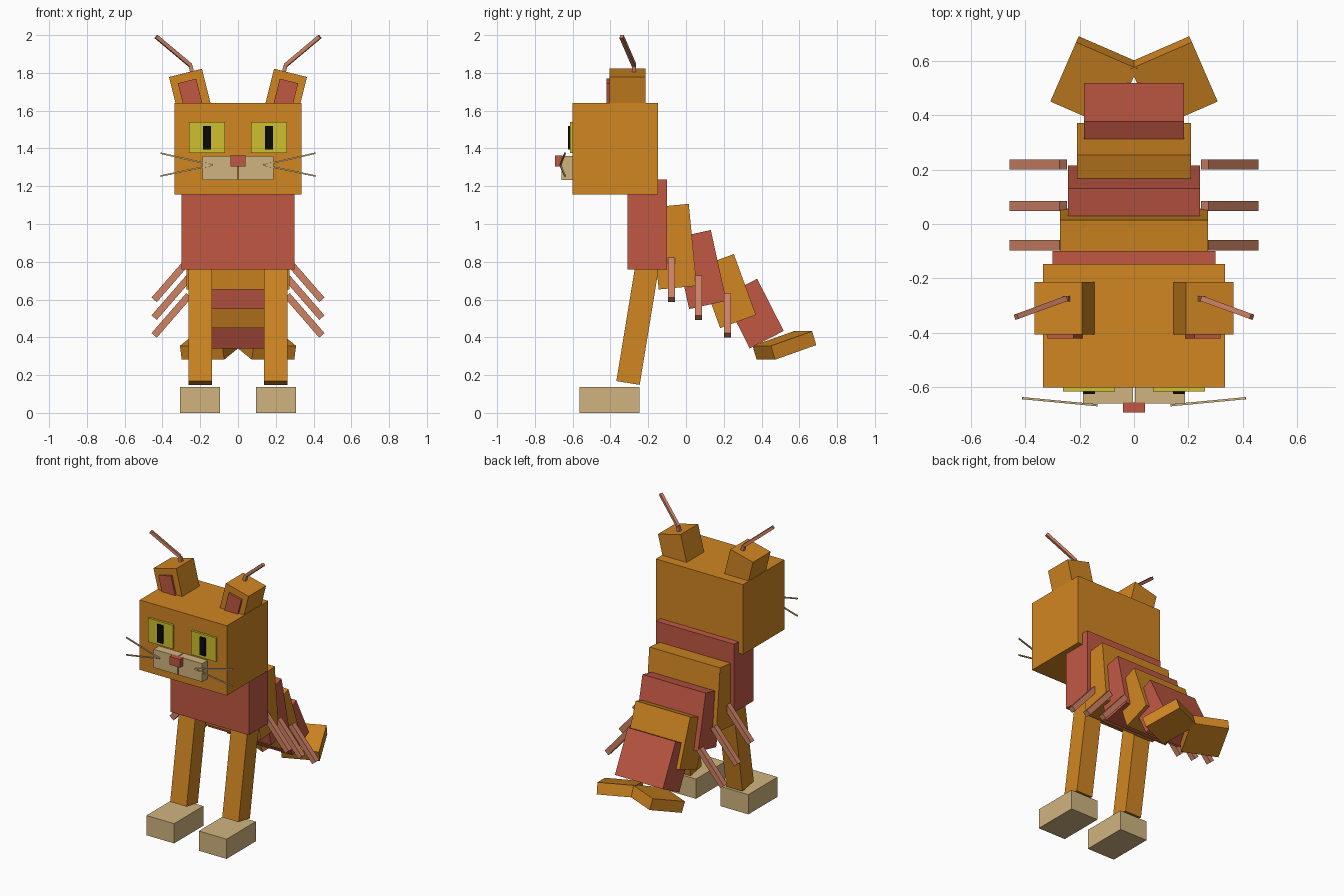
import bpy
from math import radians
from mathutils import Vector

cube = bpy.data.objects.get("Cube")
if cube:
    bpy.data.objects.remove(cube, do_unlink=True)


def material(name, *rgb):
    """Flat material from 0-255 display values, stored as linear."""
    lin = [((c / 255 + 0.055) / 1.055) ** 2.4 for c in rgb]
    m = bpy.data.materials.new(name)
    m.use_nodes = True
    m.diffuse_color = (*lin, 1)
    bsdf = m.node_tree.nodes["Principled BSDF"]
    bsdf.inputs["Base Color"].default_value = (*lin, 1)
    return m


ORANGE = material("orange", 208, 134, 34)
RED = material("brick red", 193, 88, 68)
SALMON = material("salmon", 207, 130, 100)
BEIGE = material("beige", 208, 180, 127)
YELLOW = material("eye yellow", 207, 192, 47)
BLACK = material("black", 10, 10, 10)


def box(name, mat, center, size, rot=(0, 0, 0)):
    """Box with given centre, full size and rotation in degrees."""
    bpy.ops.mesh.primitive_cube_add(size=1, location=center,
                                    rotation=[radians(a) for a in rot])
    ob = bpy.context.object
    ob.name = name
    ob.scale = size
    ob.data.materials.append(mat)
    return ob


def span(name, mat, xs, ys, zs):
    """Upright box from its extents."""
    axes = (xs, ys, zs)
    return box(name, mat, [(a + b) / 2 for a, b in axes], [b - a for a, b in axes])


def rod(name, mat, start, end, thick):
    """Thin square bar between two points."""
    a, b = Vector(start), Vector(end)
    ob = box(name, mat, (a + b) / 2, (thick, thick, (b - a).length))
    ob.rotation_euler = (b - a).to_track_quat("Z", "Y").to_euler()
    return ob


# Head and chest
span("head", ORANGE, (-0.335, 0.335), (-0.6, -0.147), (1.155, 1.64))
span("chest", RED, (-0.3, 0.3), (-0.31, -0.1), (0.76, 1.235))
span("nose", RED, (-0.04, 0.04), (-0.693, -0.655), (1.305, 1.362))

# Tapering, increasingly tilted body segments: y, z, width, height, tilt
segments = [(-0.065, 0.88, 0.544, 0.436, 5.5),
            (0.074, 0.759, 0.486, 0.384, 12.5),
            (0.217, 0.645, 0.42, 0.343, 20),
            (0.357, 0.526, 0.368, 0.31, 27)]
for i, (y, z, w, h, tilt) in enumerate(segments):
    box(f"body_segment_{i + 1}", RED if i % 2 else ORANGE,
        (0, y, z), (w, 0.202, h), (tilt, 0, 0))

# Paired parts
for side, s in (("left", 1), ("right", -1)):
    def pair(lo, hi):
        return sorted((s * lo, s * hi))

    # Face
    span(f"{side}_eye", YELLOW, pair(0.07, 0.26), (-0.615, -0.595), (1.375, 1.54))
    span(f"{side}_pupil", BLACK, pair(0.143, 0.185), (-0.624, -0.61), (1.395, 1.52))
    span(f"{side}_muzzle", BEIGE, pair(0.003, 0.187), (-0.66, -0.595), (1.233, 1.36))
    for part, z in (("upper", 1.375), ("lower", 1.254)):
        rod(f"{side}_{part}_whisker", BEIGE, (s * 0.135, -0.666, 1.312),
            (s * 0.41, -0.64, z), 0.008)

    # Ear, inner ear and two-part antenna
    lean = (0, s * 14, 0)
    box(f"{side}_ear", ORANGE, (s * 0.255, -0.31, 1.708), (0.18, 0.192, 0.19), lean)
    box(f"{side}_inner_ear", RED, (s * 0.253, -0.41, 1.689), (0.1, 0.02, 0.14), lean)
    bend = (s * 0.252, -0.275, 1.84)
    rod(f"{side}_antenna_base", SALMON, (s * 0.24, -0.275, 1.79), bend, 0.021)
    rod(f"{side}_antenna_tip", SALMON, bend, (s * 0.433, -0.341, 1.992), 0.02)

    # Front leg and foot
    box(f"{side}_front_leg", ORANGE, (s * 0.2, -0.252, 0.494),
        (0.126, 0.125, 0.68), (-9.3, 0, 0))
    span(f"{side}_foot", BEIGE, pair(0.095, 0.308), (-0.565, -0.245), (0, 0.137))

    # Small side legs sloping down and outwards
    for i, (y, z) in enumerate(((-0.078, 0.704), (0.066, 0.61), (0.219, 0.516))):
        box(f"{side}_side_leg_{i + 1}", SALMON, (s * 0.352, y, z),
            (0.28, 0.037, 0.037), (0, s * 49, 0))

    # Splayed tail flap
    box(f"{side}_tail_flap", ORANGE, (s * 0.143, 0.521, 0.357),
        (0.245, 0.25, 0.077), (18, 0, s * 23.5))
